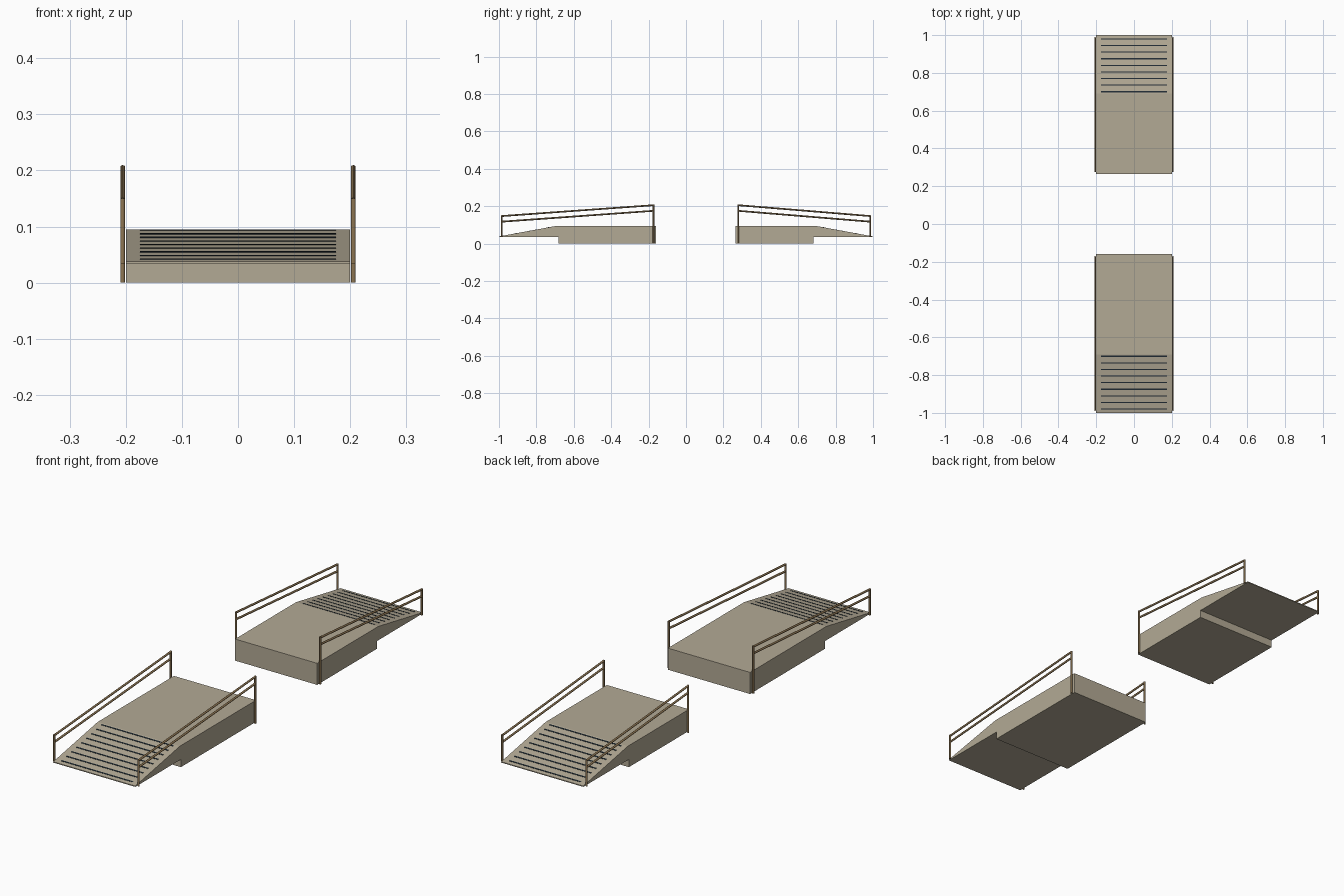
import bpy, bmesh, math
from mathutils import Vector

if "Cube" in bpy.data.objects:
    bpy.data.objects.remove(bpy.data.objects["Cube"])


def material(name, rgb):
    m = bpy.data.materials.new(name)
    m.diffuse_color = (*rgb, 1)
    m.use_nodes = True
    m.node_tree.nodes["Principled BSDF"].inputs["Base Color"].default_value = m.diffuse_color
    return m


CONCRETE = material("warm concrete", (0.45, 0.40, 0.30))
RAIL = material("brown rail", (0.26, 0.175, 0.085))
GROOVE = material("dark grip strip", (0.015, 0.025, 0.035))


def add_object(name, bm, mat):
    bmesh.ops.recalc_face_normals(bm, faces=bm.faces)
    me = bpy.data.meshes.new(name)
    bm.to_mesh(me)
    bm.free()
    me.materials.append(mat)
    ob = bpy.data.objects.new(name, me)
    bpy.context.collection.objects.link(ob)
    return ob


def extrude_x(bm, profile, x0, x1):
    """Solid prism from a (y, z) profile, running from x0 to x1."""
    face = bm.faces.new([bm.verts.new((x0, y, z)) for y, z in profile])
    out = bmesh.ops.extrude_face_region(bm, geom=[face])
    verts = [g for g in out["geom"] if isinstance(g, bmesh.types.BMVert)]
    bmesh.ops.translate(bm, verts=verts, vec=(x1 - x0, 0, 0))


def rod(bm, a, b, radius=0.0045, sides=10):
    """Round bar between two points."""
    a, b = Vector(a), Vector(b)
    d = b - a
    mat = d.to_track_quat('Z', 'Y').to_matrix().to_4x4()
    mat.translation = (a + b) / 2
    bmesh.ops.create_cone(bm, cap_ends=True, segments=sides, radius1=radius,
                          radius2=radius, depth=d.length, matrix=mat)


TOP, LIP, UNDER = 0.095, 0.038, 0.034
RAMP, STEP = 0.69, 0.683


def platform(prefix, s, inner):
    # deck with sloping ramp and stepped underside
    bm = bmesh.new()
    extrude_x(bm, [(s * y, z) for y, z in (
        (inner, 0), (inner, TOP), (RAMP, TOP), (1, LIP),
        (1, UNDER), (STEP, UNDER), (STEP, 0))], -0.2, 0.2)
    add_object(prefix + "_deck", bm, CONCRETE)

    # grip strips lying on the ramp
    bm = bmesh.new()
    slope = (LIP - TOP) / (1 - RAMP)
    for i in range(9):
        y = 0.7 + i * 0.035
        y0, y1 = y - 0.003, y + 0.003
        z0, z1 = (TOP + slope * (v - RAMP) for v in (y0, y1))
        extrude_x(bm, [(s * y0, z0 - 0.001), (s * y0, z0 + 0.001),
                       (s * y1, z1 + 0.001), (s * y1, z1 - 0.001)],
                  -0.175, 0.175)
    add_object(prefix + "_grip_strips", bm, GROOVE)

    # handrails on both sides: two posts and two sloping bars
    ya, yb = s * (inner + 0.014), s * 0.985
    for side, x in (("left", -0.2055), ("right", 0.2055)):
        bm = bmesh.new()
        rod(bm, (x, ya, 0), (x, ya, 0.208))
        rod(bm, (x, yb, UNDER), (x, yb, 0.15))
        for drop in (0, 0.03):
            rod(bm, (x, ya, 0.205 - drop), (x, yb, 0.147 - drop))
        ob = add_object(f"{prefix}_{side}_handrail", bm, RAIL)
        bpy.ops.object.select_all(action='DESELECT')
        bpy.context.view_layer.objects.active = ob
        ob.select_set(True)
        bpy.ops.object.shade_smooth_by_angle(angle=math.radians(40))


platform("front", -1, 0.16)
platform("back", 1, 0.265)
